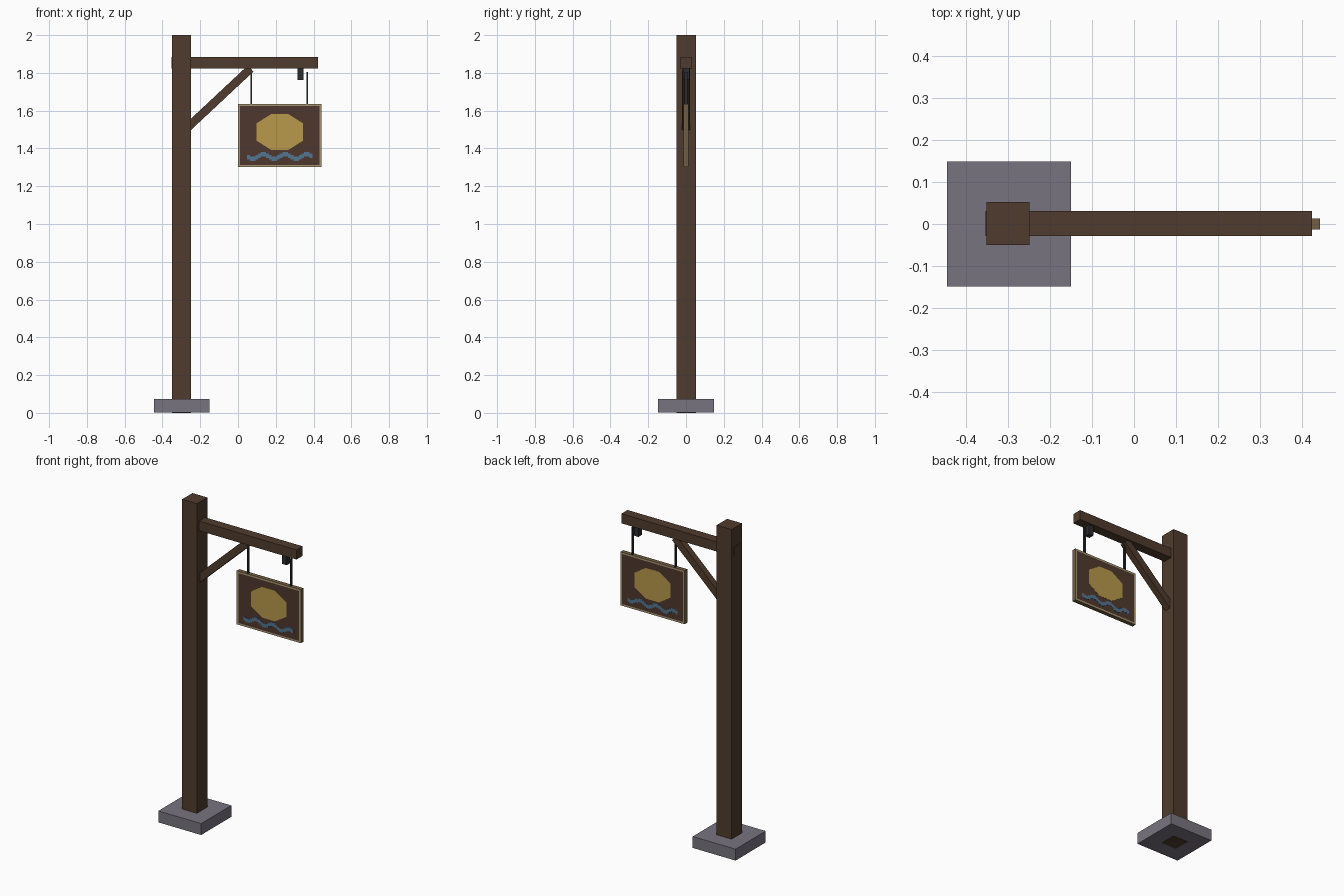
import bpy, bmesh, math
from mathutils import Matrix, Vector

cube = bpy.data.objects.get("Cube")
if cube:
    bpy.data.objects.remove(cube, do_unlink=True)


def material(name, rgb):
    """Flat material from 0-255 display values."""
    lin = [((c / 255 + 0.055) / 1.055) ** 2.4 for c in rgb] + [1.0]
    m = bpy.data.materials.new(name)
    m.use_nodes = True
    m.diffuse_color = lin
    node = next(n for n in m.node_tree.nodes if n.type == 'BSDF_PRINCIPLED')
    node.inputs["Base Color"].default_value = lin
    return m


wood = material("dark wood", (80, 59, 45))
stone = material("grey stone", (120, 116, 128))
iron = material("dark iron", (44, 44, 48))
board = material("painted board", (79, 57, 46))
trim = material("pale trim", (166, 148, 112))
rim = material("brown rim", (116, 94, 66))
gold = material("gold paint", (184, 152, 75))
blue = material("blue paint", (84, 118, 146))


def finish(bm, name, *mats):
    bmesh.ops.recalc_face_normals(bm, faces=bm.faces[:])
    mesh = bpy.data.meshes.new(name)
    bm.to_mesh(mesh)
    bm.free()
    for m in mats:
        mesh.materials.append(m)
    obj = bpy.data.objects.new(name, mesh)
    bpy.context.collection.objects.link(obj)
    return obj


def box_mesh(x, y, z):
    """Box from (min, max) ranges."""
    bm = bmesh.new()
    bmesh.ops.create_cube(bm, size=1)
    for v in bm.verts:
        v.co = [(r[0] + r[1]) / 2 + c * (r[1] - r[0]) for c, r in zip(v.co, (x, y, z))]
    return bm


def box(name, mat, x, y, z):
    return finish(box_mesh(x, y, z), name, mat)


# Stone footing, post and cross beam
box("footing", stone, (-0.445, -0.15), (-0.148, 0.148), (0.002, 0.073))
box("post", wood, (-0.35, -0.248), (-0.05, 0.052), (0, 2))
box("beam", wood, (-0.353, 0.423), (-0.029, 0.031), (1.824, 1.884))

# Diagonal brace, starting inside the post
start, end = Vector((-0.27, 0, 1.508)), Vector((0.067, 0, 1.823))
span = end - start
bm = box_mesh((0, span.length), (-0.02, 0.02), (-0.022, 0.022))
turn = Matrix.Rotation(-math.atan2(span.z, span.x), 4, 'Y')
bmesh.ops.transform(bm, matrix=Matrix.Translation(start) @ turn, verts=bm.verts[:])
finish(bm, "brace", wood)

# Iron hook block and hanging rods
box("hook_block", iron, (0.315, 0.346), (-0.016, 0.018), (1.763, 1.826))
for side, x in (("right", 0.071), ("left", 0.366)):
    box("hanging_rod_" + side, iron, (x - 0.004, x + 0.004), (-0.008, 0.008), (1.63, 1.805))

# Sign board: both large faces inset into a pale border and a painted panel
bm = box_mesh((0, 0.442), (-0.013, 0.013), (1.302, 1.635))
bm.normal_update()
for f in [f for f in bm.faces if abs(f.normal.y) > 0.9]:
    ring = bmesh.ops.inset_region(bm, faces=[f], thickness=0.016)
    for r in ring["faces"]:
        r.material_index = 1
    f.material_index = 2
finish(bm, "sign_board", rim, trim, board)

CENTRE_X = 0.221


def plate(name, mat, outline, side):
    """Thin painted plate; outline in (x, z) about the sign centre as read by a viewer."""
    bm = bmesh.new()
    face = bm.faces.new([bm.verts.new((CENTRE_X - side * x, side * 0.011, z)) for x, z in outline])
    out = bmesh.ops.extrude_face_region(bm, geom=[face])
    moved = [g for g in out["geom"] if isinstance(g, bmesh.types.BMVert)]
    bmesh.ops.translate(bm, verts=moved, vec=(0, side * 0.0035, 0))
    finish(bm, name, mat)


# Sun and stepped wave, painted on the front (-1) and the back (1)
quarter = [(0.123, 0.046), (0.044, 0.096)]
sun = quarter + [(-x, z) for x, z in reversed(quarter)]
sun += [(-x, -z) for x, z in sun]
sun = [(x, 1.487 + z) for x, z in sun]

STEPS = 24
LENGTH = 0.345
wave_top = []
for i in range(STEPS):
    level = 1.357 - 0.012 * math.sin((i + 0.5) / STEPS * 6 * math.pi)
    for k in (i, i + 1):
        wave_top.append((-LENGTH / 2 + k * LENGTH / STEPS, level + 0.012))
wave = wave_top + [(x, z - 0.024) for x, z in reversed(wave_top)]

for label, side in (("front", -1), ("back", 1)):
    plate("sun_" + label, gold, sun, side)
    plate("wave_" + label, blue, wave, side)
